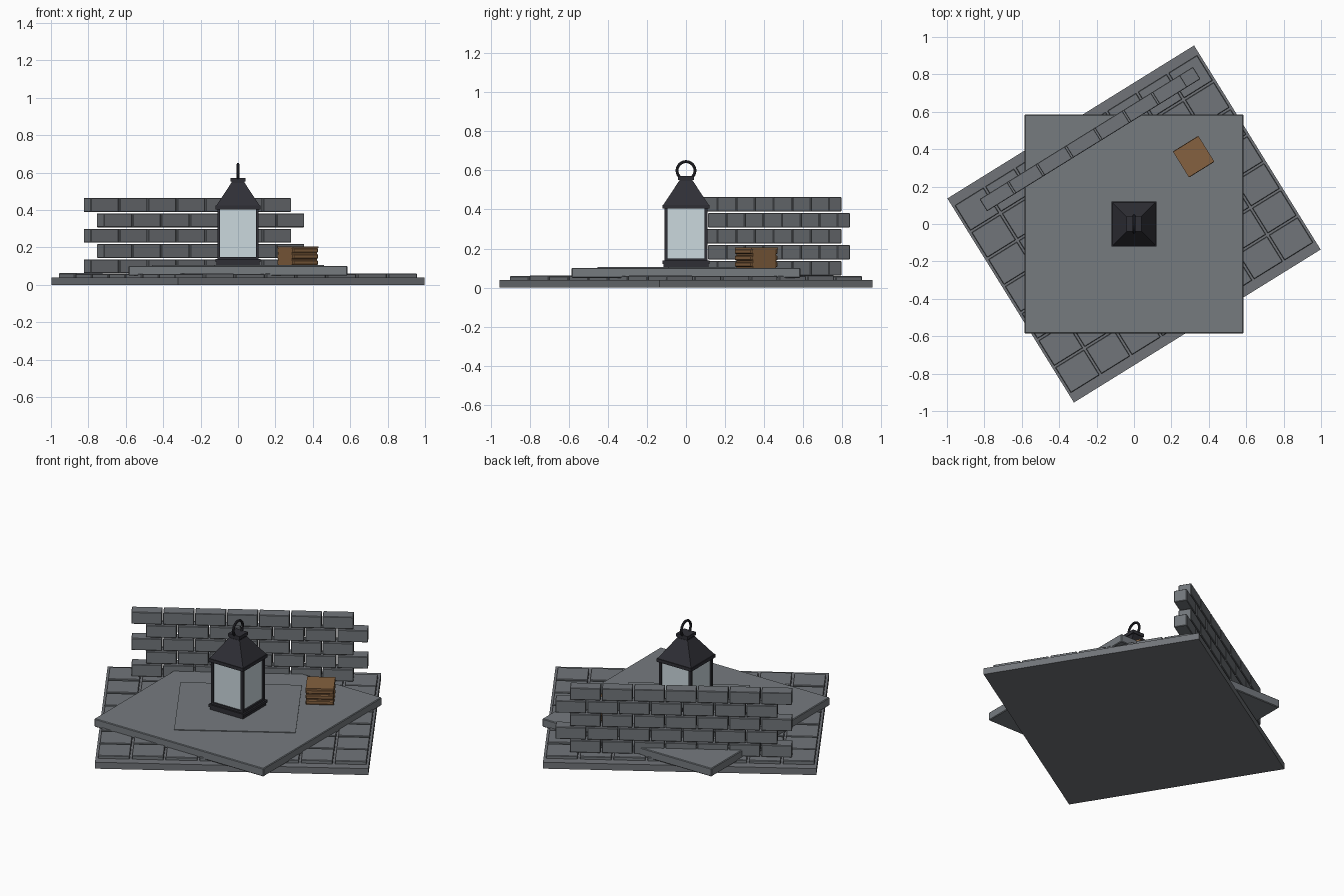
import bpy, bmesh, math, random
from mathutils import Matrix

if "Cube" in bpy.data.objects:
    bpy.data.objects.remove(bpy.data.objects["Cube"])

random.seed(4)
TURN = Matrix.Rotation(math.radians(31.8), 4, 'Z')
STRAIGHT = Matrix.Identity(4)


def colour(name, rgb):
    m = bpy.data.materials.new(name)
    m.diffuse_color = (*rgb, 1)
    m.use_nodes = True
    m.node_tree.nodes["Principled BSDF"].inputs["Base Color"].default_value = m.diffuse_color
    return m


slab_grey = colour("slab grey", (0.165, 0.175, 0.19))
brick_grey = colour("brick grey", (0.165, 0.178, 0.193))
platform_grey = colour("platform grey", (0.18, 0.197, 0.213))
iron = colour("dark iron", (0.028, 0.028, 0.036))
pane = colour("pale glass", (0.60, 0.69, 0.73))
wood = colour("brown wood", (0.235, 0.12, 0.05))


def blocks(name, mat, items, turn=STRAIGHT, bevel=0.0):
    """One object from boxes given as (x0, x1, y0, y1, z0, z1)."""
    bm = bmesh.new()
    for x0, x1, y0, y1, z0, z1 in items:
        place = Matrix.Translation(((x0 + x1) / 2, (y0 + y1) / 2, (z0 + z1) / 2))
        size = Matrix.Diagonal((x1 - x0, y1 - y0, z1 - z0, 1))
        bmesh.ops.create_cube(bm, size=1, matrix=turn @ place @ size)
    if bevel:
        bmesh.ops.bevel(bm, geom=bm.edges[:], offset=bevel, segments=1, affect='EDGES')
    return finish(name, mat, bm)


def finish(name, mat, bm):
    mesh = bpy.data.meshes.new(name)
    bm.to_mesh(mesh)
    bm.free()
    mesh.materials.append(mat)
    ob = bpy.data.objects.new(name, mesh)
    bpy.context.collection.objects.link(ob)
    return ob


def square(name, mat, half, z0, z1, top=None):
    """Square block or frustum centred on the z axis."""
    bm = bmesh.new()
    bmesh.ops.create_cone(bm, cap_ends=True, segments=4,
                          radius1=half * math.sqrt(2), radius2=(top or half) * math.sqrt(2),
                          depth=z1 - z0, matrix=Matrix.Translation((0, 0, (z0 + z1) / 2))
                          @ Matrix.Rotation(math.pi / 4, 4, 'Z'))
    return finish(name, mat, bm)


# Ground slab and paving tiles
blocks("ground_slab", slab_grey, [(-0.776, 0.776, -0.642, 0.642, 0, 0.04)], TURN)
cols, rows, cw, rd, gap = 8, 7, 0.192, 0.17, 0.006
tiles = []
for i in range(cols):
    for j in range(rows):
        x, y = (i - cols / 2) * cw, (j - rows / 2) * rd
        tiles.append((x + gap, x + cw - gap, y + gap, y + rd - gap,
                      0.035, 0.06 + random.uniform(-0.003, 0.003)))
blocks("paving_tiles", brick_grey, tiles, TURN, 0.003)

# Raised platform with an inset centre stone
blocks("platform", platform_grey, [(-0.585, 0.585, -0.585, 0.585, 0.05, 0.101)], bevel=0.004)
blocks("centre_stone", platform_grey, [(-0.345, 0.345, -0.318, 0.318, 0.06, 0.105)], TURN)

# Brick wall in running bond
bricks = []
for r in range(5):
    z = 0.062 + r * 0.082
    for i in range(7):
        x = -0.632 + i * 0.181 + (0.083 if r % 2 else 0)
        bricks.append((x, x + 0.174, 0.472, 0.548, z, z + 0.074))
blocks("brick_wall", brick_grey, bricks, TURN, 0.003)

# Wooden crate with slatted ends
crate = TURN.copy()
crate.translation = (0.319, 0.36, 0)
blocks("crate_core", wood, [(-0.079, 0.079, -0.070, 0.070, 0.10, 0.202)], crate)
slats = []
for k in range(3):
    z = 0.106 + k * 0.033
    for s in (-1, 1):
        y0, y1 = sorted((s * 0.066, s * 0.082))
        slats.append((-0.08, 0.08, y0, y1, z, z + 0.026))
blocks("crate_slats", wood, slats, crate, 0.005)
blocks("crate_lid", wood, [(-0.08, 0.08, -0.08, 0.08, 0.196, 0.206)], crate)

# Lantern base, glass and corner posts
square("lantern_foot", iron, 0.114, 0.10, 0.122)
square("lantern_base", iron, 0.12, 0.122, 0.138)
square("lantern_base_step", iron, 0.11, 0.138, 0.15)
square("lantern_glass", pane, 0.10, 0.15, 0.405)
blocks("lantern_posts", iron, [
    (sx * 0.1025 - 0.0075, sx * 0.1025 + 0.0075,
     sy * 0.1025 - 0.0075, sy * 0.1025 + 0.0075, 0.145, 0.41)
    for sx in (-1, 1) for sy in (-1, 1)])

# Lantern roof, cap and carrying ring
square("lantern_eaves", iron, 0.12, 0.404, 0.424)
square("lantern_roof", iron, 0.116, 0.424, 0.545, 0.036)
square("lantern_cap", iron, 0.034, 0.54, 0.556)
square("lantern_cap_top", iron, 0.040, 0.552, 0.572)
bpy.ops.mesh.primitive_torus_add(major_segments=24, minor_segments=8,
                                 major_radius=0.046, minor_radius=0.0075,
                                 location=(0, 0, 0.599),
                                 rotation=(0, math.pi / 2, 0))
ring = bpy.context.object
ring.name = "lantern_ring"
ring.data.materials.append(iron)
bpy.ops.object.shade_smooth_by_angle()
